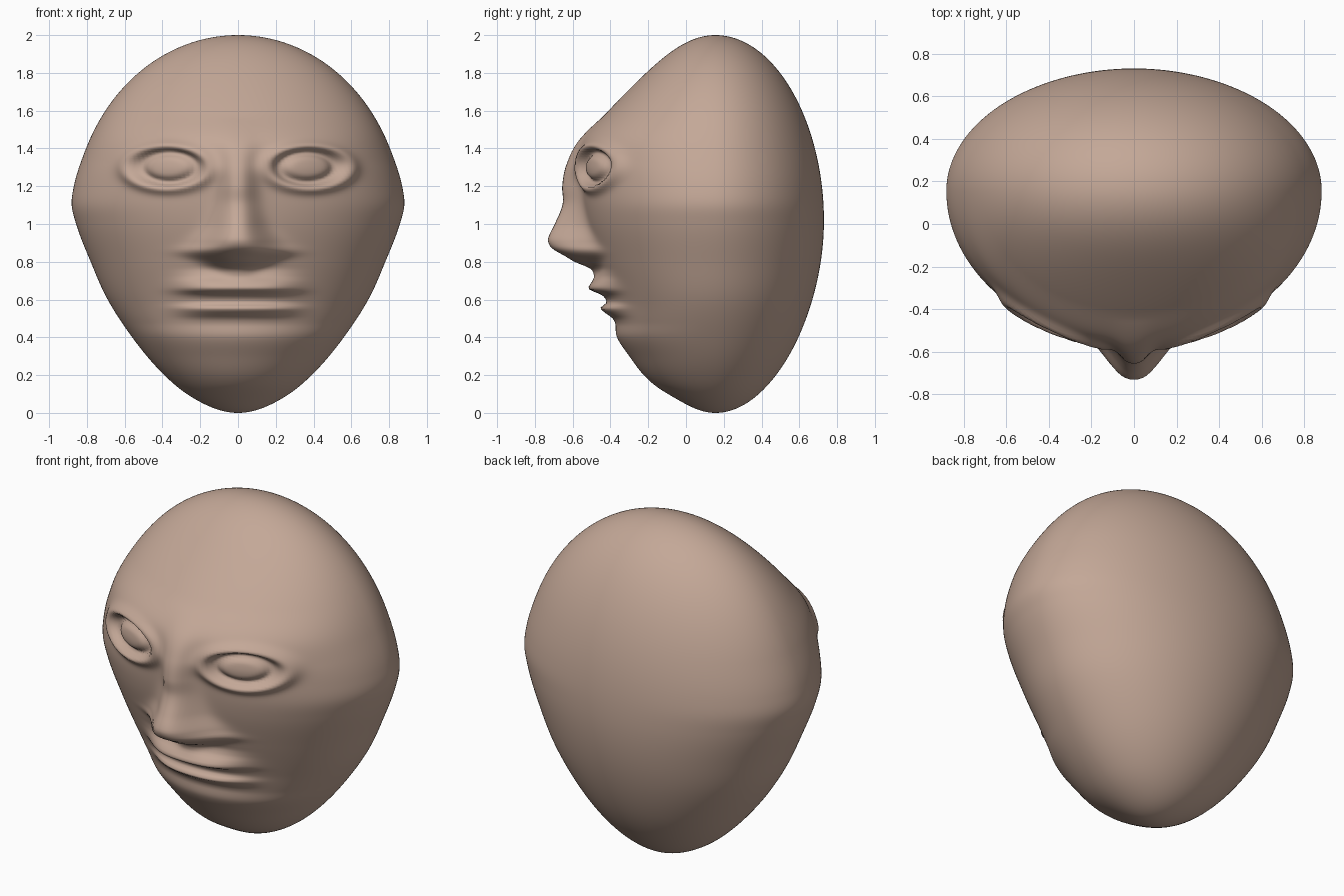
import bpy
import bmesh
import math

cube = bpy.data.objects.get("Cube")
if cube:
    bpy.data.objects.remove(cube, do_unlink=True)


def curve(*keys):
    """Smooth curve through (height, value) pairs, flat beyond both ends."""
    last = len(keys) - 1

    def slope(i):
        a, b = keys[max(i - 1, 0)], keys[min(i + 1, last)]
        return (b[1] - a[1]) / (b[0] - a[0])

    def value(z):
        if z <= keys[0][0]:
            return keys[0][1]
        if z >= keys[last][0]:
            return keys[last][1]
        i = next(k for k in range(last) if z <= keys[k + 1][0])
        (z0, v0), (z1, v1) = keys[i], keys[i + 1]
        step = z1 - z0
        t = (z - z0) / step
        s = t * t * (3 - 2 * t)
        return (v0 + (v1 - v0) * s + step * t * (1 - t)
                * ((1 - t) * slope(i) - t * slope(i + 1)))

    return value


def bump(x, width, power=2):
    return math.exp(-abs(x / width) ** power)


# Skull: factors that turn the unit sphere into an egg-shaped head
side = curve((0, .56), (.1, .62), (.2, .65), (.4, .7), (.6, .753), (.8, .796),
             (1, .857), (1.1, .885), (1.2, .887), (1.4, .878), (2, .88))
front = curve((0, .48), (.05, .52), (.15, .617), (.3, .637), (.4, .65),
              (.48, .62), (.6, .605), (.8, .638), (1, .685), (1.2, .73),
              (1.31, .762), (1.45, .785), (1.6, .706), (1.81, .606), (2, .54))
back = curve((0, .52), (.4, .55), (1, .575), (2, .57))
AXIS_Y = .155

# Nose: height of the ridge and its half width
nose_height = curve((.69, 0), (.72, .015), (.765, .05), (.8, .12), (.83, .16),
                    (.87, .215), (.91, .225), (.94, .21), (1, .165),
                    (1.07, .12), (1.12, .1), (1.2, .095), (1.31, .065),
                    (1.45, .015), (1.56, 0))
nose_width = curve((.74, .08), (.8, .14), (.85, .2), (.9, .17), (1, .12),
                   (1.2, .09), (1.5, .09))

# Lips: upper and lower lip with the mouth line between
lips = curve((.47, 0), (.5, .01), (.53, .045), (.555, .065), (.58, .03),
             (.6, .025), (.625, .04), (.655, .095), (.69, .07), (.72, .03),
             (.76, 0))


def eye(x, z):
    """Raised lid, groove inside it and a gently domed eyeball."""
    r = math.hypot((abs(x) - .37) / .19, (z - 1.3) / .1)
    return (.032 * bump(r - 1.12, .28) - .035 * bump(r - .8, .2)
            + .008 * bump(r, .6))


# Head: one dense sphere, shaped by the curves above
bm = bmesh.new()
bmesh.ops.create_uvsphere(bm, u_segments=256, v_segments=240, radius=1)
for v in bm.verts:
    ux, uy, z = v.co.x, v.co.y, v.co.z + 1
    wide = side(z)
    deep = front(z) if uy < 0 else back(z)
    x, y = ux * wide, AXIS_Y + uy * deep
    if uy < 0:
        # Eyes swell outwards from the skull, nose and lips push forwards
        nx, ny = ux / wide, uy / deep
        length = math.hypot(nx, ny) or 1
        lid = eye(x, z)
        forward = (nose_height(z) * bump(x, nose_width(z), 2.5)
                   + lips(z) * bump(x, .3, 4))
        x += lid * nx / length
        y += lid * ny / length - forward
    v.co = (x, y, z)

mesh = bpy.data.meshes.new("head")
bm.to_mesh(mesh)
bm.free()
head = bpy.data.objects.new("head", mesh)
bpy.context.collection.objects.link(head)

# Skin
skin = bpy.data.materials.new("clay skin")
skin.use_nodes = True
colour = (.55, .39, .31, 1)
skin.diffuse_color = colour
skin.node_tree.nodes["Principled BSDF"].inputs["Base Color"].default_value = colour
mesh.materials.append(skin)
for face in mesh.polygons:
    face.use_smooth = True
